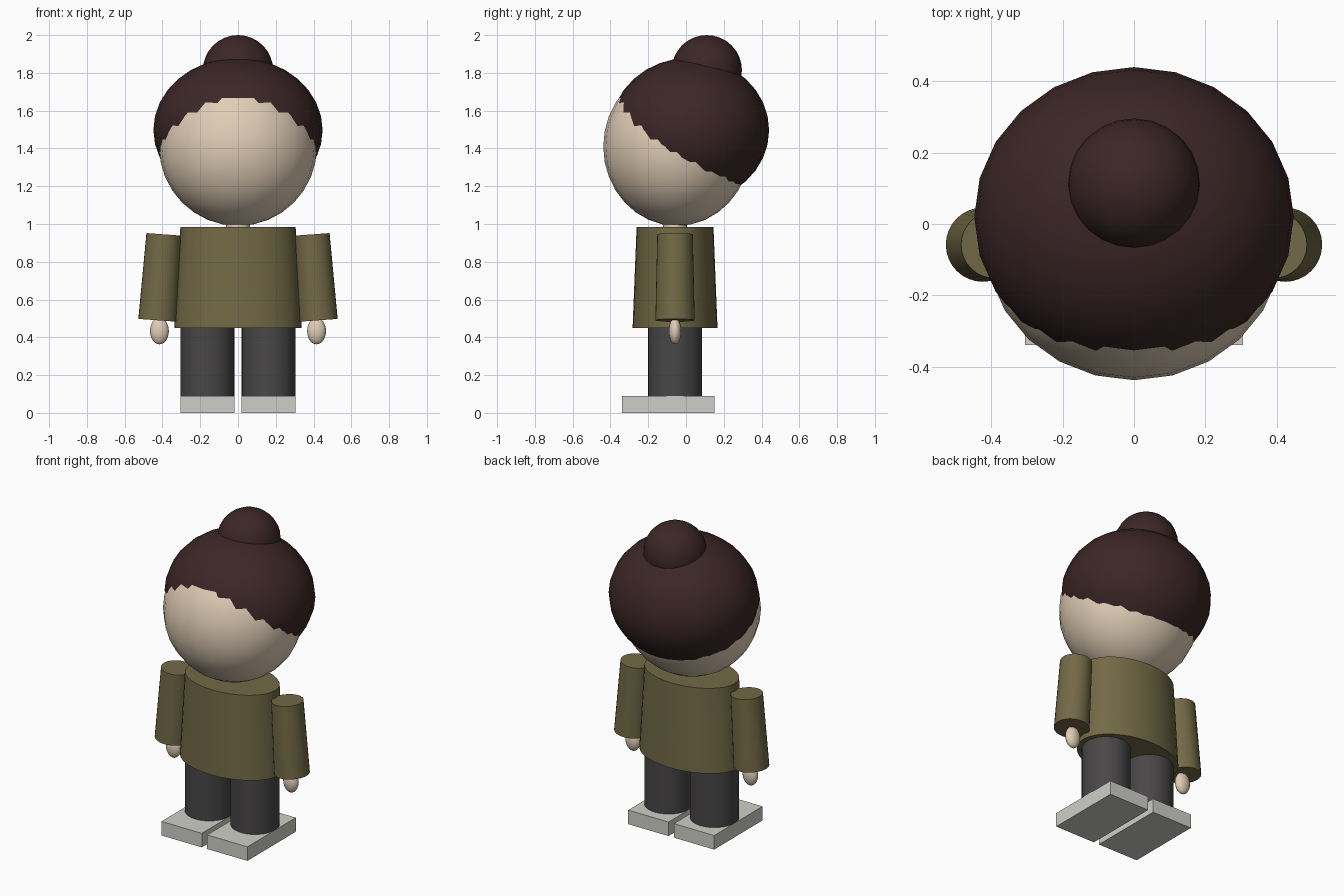
import bpy
import bmesh
import math
from mathutils import Matrix, Vector

cube = bpy.data.objects.get("Cube")
if cube:
    bpy.data.objects.remove(cube, do_unlink=True)

MID_Y = -0.058  # body centre line, front to back


def make_material(name, rgb):
    """Flat colour from 0-255 display values, stored as linear."""
    linear = [((c / 255 + 0.055) / 1.055) ** 2.4 for c in rgb] + [1.0]
    mat = bpy.data.materials.new(name)
    mat.use_nodes = True
    mat.diffuse_color = linear
    mat.node_tree.nodes["Principled BSDF"].inputs["Base Color"].default_value = linear
    return mat


skin = make_material("skin", (224, 205, 182))
hair = make_material("dark_brown_hair", (60, 38, 39))
olive = make_material("olive_cloth", (114, 105, 70))
charcoal = make_material("charcoal_cloth", (72, 70, 70))
pale = make_material("pale_grey_shoe", (206, 207, 200))


def finish(name, bm, mat, matrix, smooth=True):
    bm.transform(matrix)
    mesh = bpy.data.meshes.new(name)
    bm.to_mesh(mesh)
    bm.free()
    mesh.materials.append(mat)
    obj = bpy.data.objects.new(name, mesh)
    bpy.context.collection.objects.link(obj)
    if smooth:
        bpy.ops.object.select_all(action="DESELECT")
        obj.select_set(True)
        bpy.context.view_layer.objects.active = obj
        bpy.ops.object.shade_smooth_by_angle(angle=math.radians(40))
    return obj


def ellipsoid(name, mat, centre, radii, segments=24, rings=16):
    bm = bmesh.new()
    bmesh.ops.create_uvsphere(bm, u_segments=segments, v_segments=rings, radius=1)
    matrix = Matrix.Translation(centre) @ Matrix.Diagonal((*radii, 1))
    return finish(name, bm, mat, matrix)


def tapered(name, mat, bottom, top, r_bottom, r_top, squash=1.0, segments=32):
    """Capped cone between two points, squashed front to back."""
    bottom, top = Vector(bottom), Vector(top)
    axis = top - bottom
    bm = bmesh.new()
    bmesh.ops.create_cone(bm, cap_ends=True, segments=segments, radius1=r_bottom,
                          radius2=r_top, depth=axis.length)
    turn = Vector((0, 0, 1)).rotation_difference(axis).to_matrix().to_4x4()
    matrix = Matrix.Translation((bottom + top) / 2) @ turn @ Matrix.Diagonal((1, squash, 1, 1))
    return finish(name, bm, mat, matrix)


def box(name, mat, centre, size):
    bm = bmesh.new()
    bmesh.ops.create_cube(bm, size=1)
    matrix = Matrix.Translation(centre) @ Matrix.Diagonal((*size, 1))
    return finish(name, bm, mat, matrix, smooth=False)


# Head, hair cap overlapping the head, and bun
ellipsoid("head", skin, (0, -0.048, 1.41), (0.418, 0.39, 0.42))
ellipsoid("hair_cap", hair, (0, 0.02, 1.497), (0.448, 0.42, 0.383))
ellipsoid("hair_bun", hair, (0, 0.11, 1.814), (0.186, 0.186, 0.186))

# Neck and jumper body
tapered("neck", skin, (0, MID_Y, 0.95), (0, MID_Y, 1.05), 0.063, 0.063)
tapered("jumper", olive, (0, MID_Y, 0.45), (0, MID_Y, 0.985), 0.337, 0.305, squash=0.667)

# Limbs on both sides
for side, s in (("left", 1), ("right", -1)):
    tapered(side + "_sleeve", olive, (s * 0.424, MID_Y, 0.49), (s * 0.391, MID_Y, 0.945),
            0.104, 0.094)
    ellipsoid(side + "_hand", skin, (s * 0.416, MID_Y, 0.433), (0.05, 0.033, 0.07),
              segments=16, rings=12)
    tapered(side + "_trouser_leg", charcoal, (s * 0.162, MID_Y, 0.085),
            (s * 0.162, MID_Y, 0.5), 0.143, 0.143)
    box(side + "_shoe", pale, (s * 0.162, -0.095, 0.045), (0.286, 0.49, 0.09))
